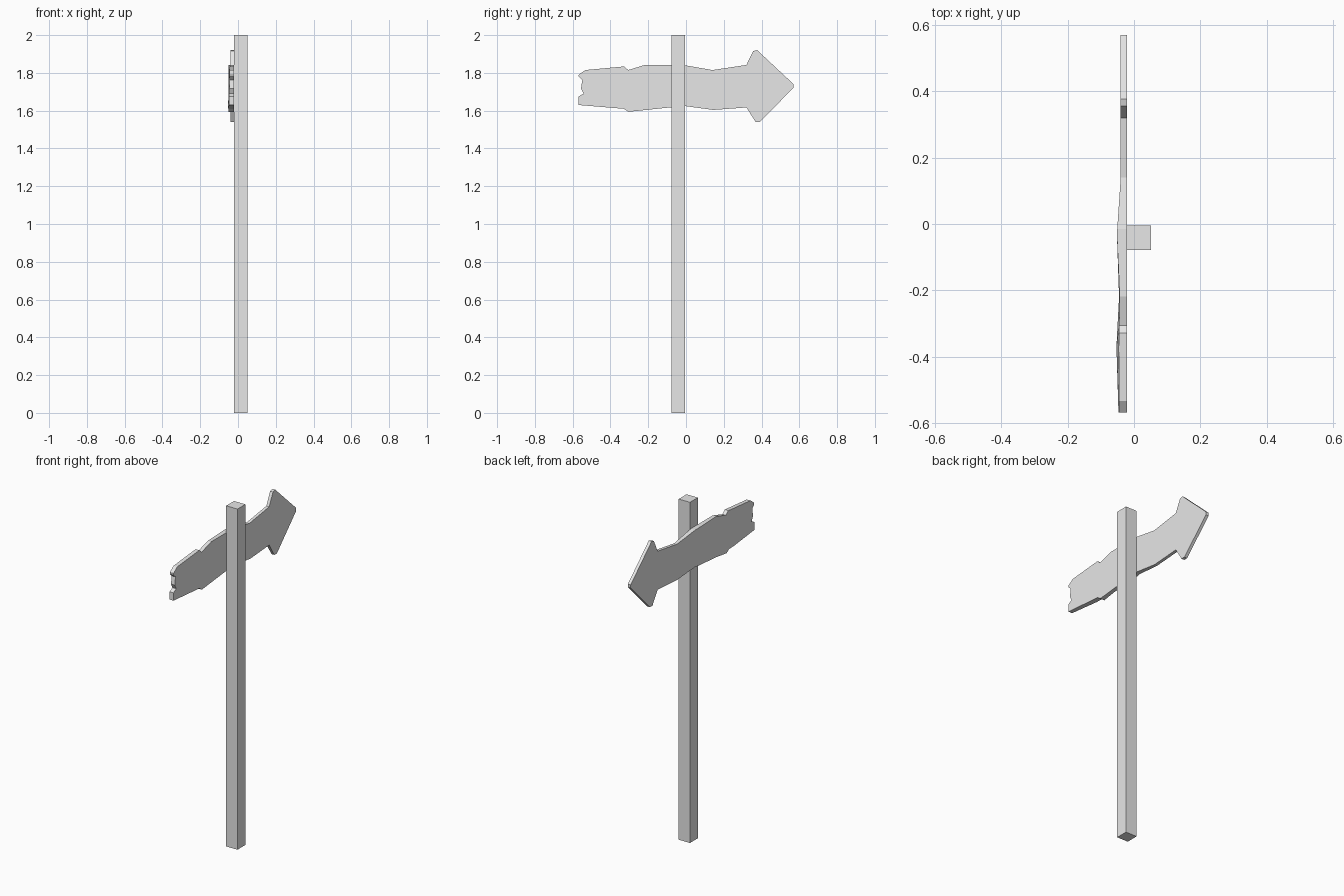
import bpy, bmesh
from mathutils import Vector

if "Cube" in bpy.data.objects:
    bpy.data.objects.remove(bpy.data.objects["Cube"])

mat = bpy.data.materials.new("light grey")
mat.diffuse_color = (0.8, 0.8, 0.8, 1)
mat.use_nodes = True
mat.node_tree.nodes["Principled BSDF"].inputs["Base Color"].default_value = mat.diffuse_color


def finish(bm, name):
    bmesh.ops.recalc_face_normals(bm, faces=bm.faces[:])
    me = bpy.data.meshes.new(name)
    bm.to_mesh(me)
    bm.free()
    me.materials.append(mat)
    ob = bpy.data.objects.new(name, me)
    bpy.context.collection.objects.link(ob)
    return ob


# Square post
bm = bmesh.new()
bmesh.ops.create_cube(bm, size=1)
for v in bm.verts:
    v.co = Vector((0.0145 + v.co.x * 0.073, -0.0415 + v.co.y * 0.073, 1 + v.co.z * 2))
finish(bm, "post")

# Arrow board outline (y, z), with a broken left end
outline = [
    (-0.568, 1.79), (-0.533, 1.815), (-0.328, 1.834), (-0.306, 1.815),
    (-0.218, 1.842), (-0.015, 1.842), (0.14, 1.815), (0.32, 1.842),
    (0.355, 1.915), (0.376, 1.921), (0.57, 1.74), (0.57, 1.722), (0.392, 1.541),
    (0.368, 1.541), (0.32, 1.617), (0.145, 1.604), (-0.01, 1.625),
    (-0.305, 1.594), (-0.328, 1.61), (-0.568, 1.63), (-0.568, 1.676),
    (-0.542, 1.69), (-0.556, 1.717), (-0.549, 1.762), (-0.568, 1.78),
]
BACK = -0.0215
# Uneven carved face: depth along the top and bottom edges
TOP = [(-0.6, -0.045), (-0.37, -0.046), (-0.22, -0.043), (-0.03, -0.0515), (0.14, -0.04), (0.6, -0.04)]
BOTTOM = [(-0.6, -0.046), (-0.37, -0.053), (-0.22, -0.045), (-0.03, -0.0515), (0.14, -0.04), (0.6, -0.04)]


def depth(table, y):
    for (a, p), (b, q) in zip(table, table[1:]):
        if y <= b:
            return p + (q - p) * (y - a) / (b - a)
    return table[-1][1]


# Board: cut into bands, thickened, then the face is shaped
bm = bmesh.new()
bm.faces.new([bm.verts.new((BACK, y, z)) for y, z in outline])
for y, _ in TOP[1:-1]:
    bmesh.ops.bisect_plane(bm, geom=bm.verts[:] + bm.edges[:] + bm.faces[:],
                           plane_co=(0, y, 0), plane_no=(0, 1, 0))
back = bm.faces[:]
new = bmesh.ops.extrude_face_region(bm, geom=back, use_keep_orig=True)["geom"]
for v in [g for g in new if isinstance(g, bmesh.types.BMVert)]:
    t = min(1, max(0, (v.co.z - 1.61) / 0.21))
    v.co.x = depth(BOTTOM, v.co.y) * (1 - t) + depth(TOP, v.co.y) * t
bmesh.ops.triangulate(bm, faces=[g for g in new if isinstance(g, bmesh.types.BMFace)])
finish(bm, "arrow_board")
